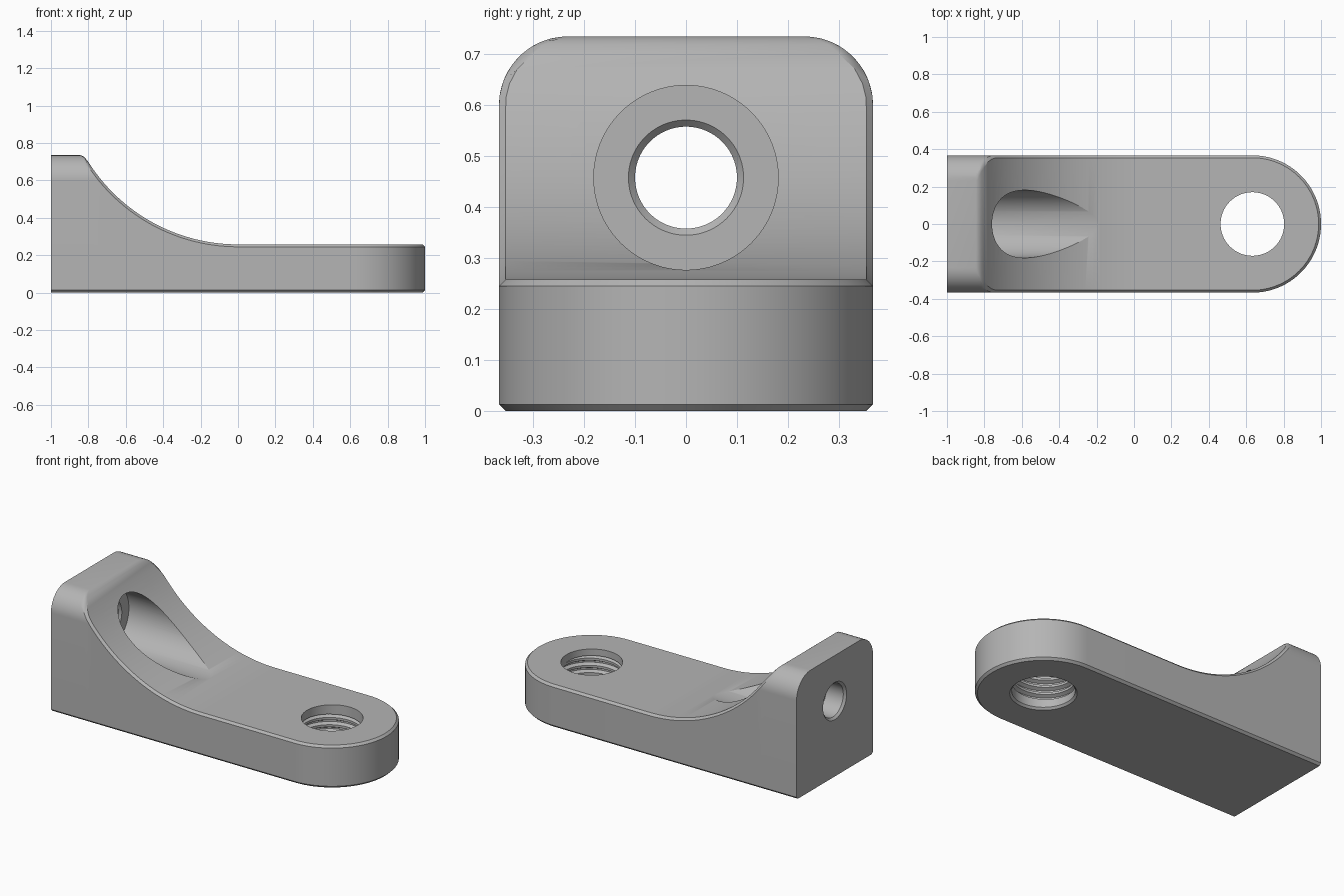
import bpy, bmesh
from math import sin, cos, pi, sqrt, radians

cube = bpy.data.objects.get("Cube")
if cube:
    bpy.data.objects.remove(cube)

HALF = 0.367      # half width and radius of the round end
TIP_X = HALF * -1 + 1
TOP, FLAT = 0.735, 0.258
SWEEP = 0.947     # radius of the concave slope
CORNER = 0.135    # rounded upper corners
CH = 0.013        # edge chamfer
FLOOR_X = -0.86   # floor of the counterbore

grey = bpy.data.materials.new("light grey metal")
grey.use_nodes = True
grey.diffuse_color = (0.46, 0.46, 0.46, 1)
grey.node_tree.nodes["Principled BSDF"].inputs["Base Color"].default_value = (0.46, 0.46, 0.46, 1)


def make_object(name, bm):
    bmesh.ops.remove_doubles(bm, verts=bm.verts, dist=1e-5)
    bmesh.ops.recalc_face_normals(bm, faces=bm.faces)
    mesh = bpy.data.meshes.new(name)
    bm.to_mesh(mesh)
    bm.free()
    mesh.materials.append(grey)
    obj = bpy.data.objects.new(name, mesh)
    bpy.context.collection.objects.link(obj)
    return obj


def bridge(bm, a, b):
    for i in range(len(a)):
        j = (i + 1) % len(a)
        bm.faces.new((a[i], a[j], b[j], b[i]))


def revolve(name, profile, place, n=96):
    """Closed solid turned from (along, radius) pairs."""
    bm = bmesh.new()
    rings = [[bm.verts.new(place(t, r * cos(2 * pi * k / n), r * sin(2 * pi * k / n)))
              for k in range(n)] for t, r in profile]
    for a, b in zip(rings, rings[1:]):
        bridge(bm, a, b)
    bm.faces.new(rings[0])
    bm.faces.new(rings[-1])
    return make_object(name, bm)


def width_at(z, inset=0):
    """Half width of the upright at height z, with rounded corners."""
    r = CORNER - inset
    dz = max(0, z - (TOP - CORNER))
    return HALF - CORNER + sqrt(max(0, r * r - dz * dz))


def half_section(xo, xi, top, drop, inset, scale):
    """Half cross-section from the bottom chamfer up to the top edge."""
    zmax = top - drop
    levels = [CH] + [TOP - CORNER + CORNER * sin(radians(a)) for a in range(0, 91, 6)]
    pts = [(xi, scale[1], 0)]
    for z in levels:
        z = min(z, zmax)
        pts.append((xo, width_at(z) * scale[0], z))
    edge = width_at(top, inset) if scale[0] == 1 else scale[1]
    pts.append((xi, edge, top))
    return pts


# Body: cross-sections along the length, then round the end
sections = []
for x, z, c in ((-1, TOP, 0), (-0.845, TOP, 0), (-0.836, 0.733, 0.002),
                (-0.826, 0.728, 0.004), (-0.816, 0.719, 0.007)):
    sections.append(half_section(x, x, z, c, c, (1, HALF - CH)))
STEPS = 40
for i in range(STEPS + 1):
    x = -0.802 * (1 - i / STEPS)
    slope = sqrt(SWEEP ** 2 - x * x)
    sections.append(half_section(x, x, FLAT + SWEEP - slope, CH * SWEEP / slope, CH, (1, HALF - CH)))
for i in range(33):
    a = pi / 2 * (1 - i / 32)
    s = sin(a)
    sections.append(half_section(TIP_X + HALF * cos(a), TIP_X + (HALF - CH) * cos(a),
                                 FLAT, CH, CH, (s, (HALF - CH) * s)))

bm = bmesh.new()
loops = []
for half in sections:
    ring = half + [(x, -y, z) for x, y, z in reversed(half)]
    loops.append([bm.verts.new(p) for p in ring])
for a, b in zip(loops, loops[1:]):
    bridge(bm, a, b)
bm.faces.new(loops[0])
body = make_object("bracket_body", bm)

# Stepped bolt hole through the upright
bolt_cutter = revolve("bolt_hole_cutter", [
    (-1.01, 0.123), (-0.987, 0.1), (FLOOR_X - CH, 0.1), (FLOOR_X, 0.113),
    (FLOOR_X, 0.181), (0.2, 0.181)], lambda t, u, v: (t, u, 0.458 + v))

# Plain bore of the threaded hole, with a small countersink below
bore_cutter = revolve("bore_cutter", [
    (-0.01, 0.19), (0.012, 0.17), (0.3, 0.17)], lambda t, u, v: (TIP_X + u, v, t))

# Helical thread groove
PITCH, TURNS, N = 0.044, 4, 64
bm = bmesh.new()
tooth = ((0.165, 0), (0.165, 0.2), (0.19, 0.5), (0.19, 0.7))
spirals = [[bm.verts.new((TIP_X + r * cos(2 * pi * i / N), r * sin(2 * pi * i / N),
                          0.022 + PITCH * (i / N + h)))
            for i in range(N * TURNS + 1)] for r, h in tooth]
for a, b in zip(spirals, spirals[1:] + [spirals[0][N:]]):
    for i in range(min(len(a), len(b)) - 1):
        bm.faces.new((a[i], a[i + 1], b[i + 1], b[i]))
bmesh.ops.holes_fill(bm, edges=[e for e in bm.edges if e.is_boundary], sides=0)
bmesh.ops.triangulate(bm, faces=[f for f in bm.faces if len(f.verts) > 4])
thread_cutter = make_object("thread_cutter", bm)

for cutter in (bolt_cutter, bore_cutter, thread_cutter):
    mod = body.modifiers.new(cutter.name, 'BOOLEAN')
    mod.operation = 'DIFFERENCE'
    mod.solver = 'EXACT'
    mod.object = cutter
    cutter.hide_render = True

# Apply the cuts, then shade smooth with sharp edges kept
bpy.ops.object.select_all(action='DESELECT')
bpy.context.view_layer.objects.active = body
body.select_set(True)
for mod in list(body.modifiers):
    bpy.ops.object.modifier_apply(modifier=mod.name)
for cutter in (bolt_cutter, bore_cutter, thread_cutter):
    bpy.data.objects.remove(cutter)
bpy.ops.object.shade_smooth_by_angle(angle=radians(25))
